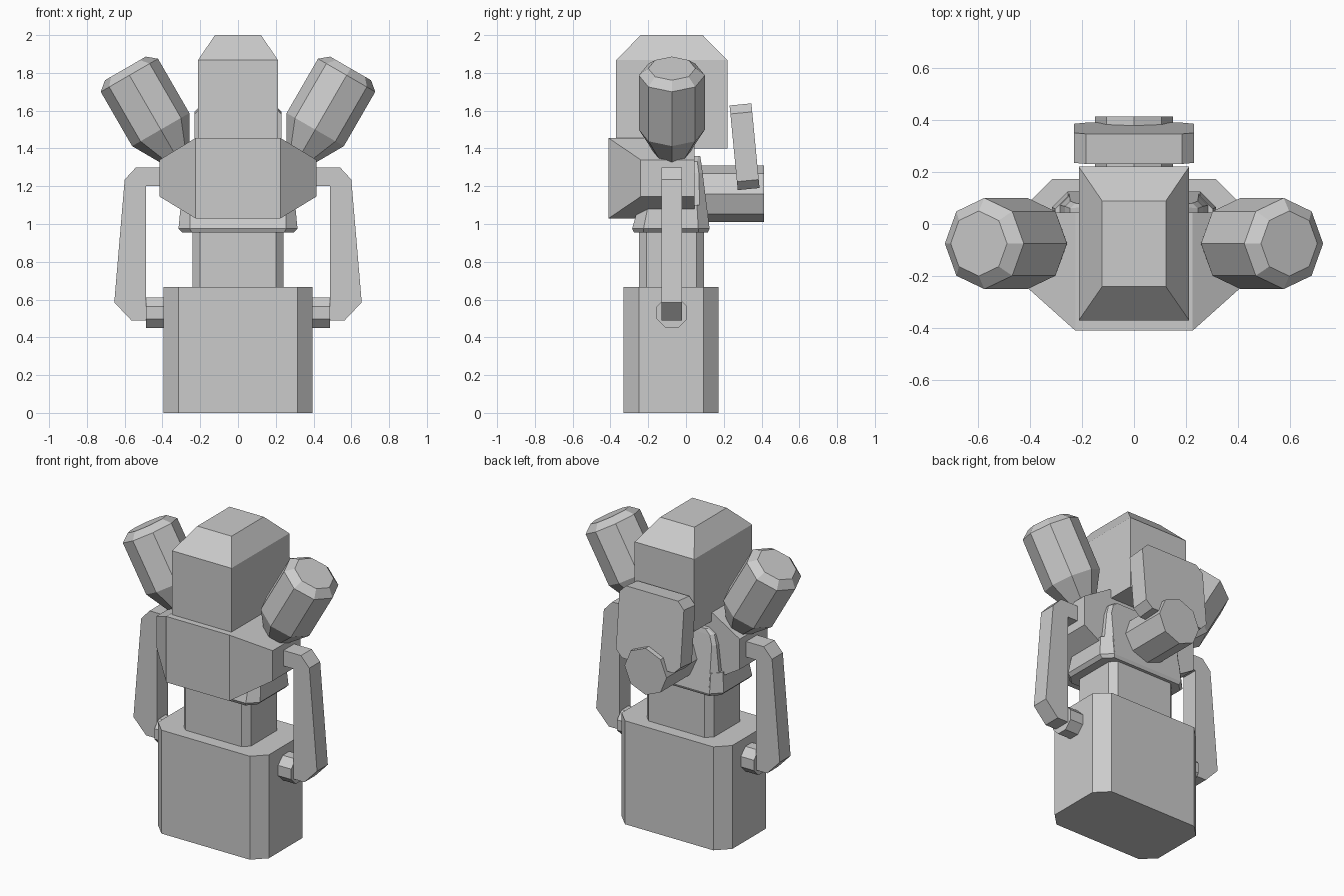
import bpy, bmesh, math
from mathutils import Vector

cube = bpy.data.objects.get("Cube")
if cube:
    bpy.data.objects.remove(cube, do_unlink=True)

grey = bpy.data.materials.new("light_grey")
grey.use_nodes = True
colour = (0.6, 0.6, 0.6, 1)
grey.diffuse_color = colour
grey.node_tree.nodes["Principled BSDF"].inputs["Base Color"].default_value = colour


def solid(name, points):
    """Faceted convex solid around the given corner points."""
    bm = bmesh.new()
    for p in points:
        bm.verts.new(p)
    result = bmesh.ops.convex_hull(bm, input=bm.verts)
    loose = [v for v in bm.verts if not v.link_faces]
    bmesh.ops.delete(bm, geom=loose, context='VERTS')
    bmesh.ops.dissolve_limit(bm, angle_limit=math.radians(1), verts=bm.verts, edges=bm.edges)
    bmesh.ops.recalc_face_normals(bm, faces=bm.faces)
    mesh = bpy.data.meshes.new(name)
    bm.to_mesh(mesh)
    bm.free()
    mesh.materials.append(grey)
    obj = bpy.data.objects.new(name, mesh)
    bpy.context.collection.objects.link(obj)
    return obj


def extrude(name, profile, y0, y1):
    """Prism from an x-z profile, running along y."""
    bm = bmesh.new()
    face = bm.faces.new([bm.verts.new((x, y0, z)) for x, z in profile])
    out = bmesh.ops.extrude_face_region(bm, geom=[face])
    moved = [v for v in out["geom"] if isinstance(v, bmesh.types.BMVert)]
    bmesh.ops.translate(bm, verts=moved, vec=(0, y1 - y0, 0))
    bmesh.ops.recalc_face_normals(bm, faces=bm.faces)
    mesh = bpy.data.meshes.new(name)
    bm.to_mesh(mesh)
    bm.free()
    mesh.materials.append(grey)
    obj = bpy.data.objects.new(name, mesh)
    bpy.context.collection.objects.link(obj)
    return obj


def rect(x, y0, y1, z, c=0.0):
    """Level rectangle, x half width, with corners cut by c."""
    pts = []
    for s in (-1, 1):
        pts += [(s * x, y0 + c, z), (s * x, y1 - c, z)]
        if c:
            pts += [(s * (x - c), y0, z), (s * (x - c), y1, z)]
    return pts


def octagon_tube(name, origin, axis, side, rings, turn=0.0):
    """Eight-sided body of (distance, radius) rings along an axis."""
    axis, side = Vector(axis).normalized(), Vector(side).normalized()
    up = axis.cross(side)
    pts = []
    for t, r in rings:
        for i in range(8):
            a = math.tau * (i + turn) / 8
            pts.append(Vector(origin) + axis * t + (side * math.cos(a) + up * math.sin(a)) * r)
    return solid(name, pts)


# Base and waist
solid("base", rect(.395, -.33, .172, 0, .08) + rect(.395, -.33, .172, .667, .08))
solid("waist", rect(.24, -.25, .095, .6, .04) + rect(.24, -.25, .095, 1.15, .04))

# Flared collar under the chest and its raised back panel
solid("collar", rect(.295, -.275, .115, .955, .05) + rect(.315, -.285, .125, .975, .06)
      + rect(.303, -.25, .108, 1.1, .05))
solid("back_panel", rect(.3, 0, .125, .975, .05) + rect(.265, 0, .088, 1.27, .02)
      + rect(.245, 0, .08, 1.33, .02) + rect(.2, 0, .075, 1.36, .01))

# Chest with bevelled front and sides
chest = [(s * .225, y, z) for s in (-1, 1) for y in (-.41, .045) for z in (1.03, 1.455)]
chest += [(s * .415, y, z) for s in (-1, 1) for y in (-.24, .045) for z in (1.145, 1.34)]
solid("chest", chest)

# Head block with tapered crown
solid("head", rect(.212, -.37, .22, 1.4) + rect(.212, -.37, .22, 1.867) + rect(.122, -.24, .088, 2))

# Shoulder pods, bent arms and hand pegs
arm = [(.4, 1.3), (.54, 1.3), (.6, 1.235), (.655, .585), (.565, .49),
       (.487, .49), (.487, 1.2), (.4, 1.2)]
for s, label in ((1, "left"), (-1, "right")):
    octagon_tube(label + "_shoulder_pod", (s * .33, -.075, 1.363),
                 (s * .5, 0, .866), (0, 1, 0),
                 [(0, .085), (.158, .175), (.49, .175), (.532, .125)])
    extrude(label + "_arm", [(s * x, z) for x, z in arm], -.13, -.02)
    octagon_tube(label + "_hand_peg", (s * .36, -.075, .53), (s, 0, 0), (0, 1, 0),
                 [(0, .087), (.128, .087)], .5)

# Rear canister and leaning pack plate
octagon_tube("rear_canister", (0, .03, 1.16), (0, 1, 0), (1, 0, 0), [(0, .15), (.382, .15)])
w, h, c = .23, .225, .045
plate = [(w, c - h), (w, h - c), (w - c, h), (c - w, h),
         (-w, h - c), (-w, c - h), (c - w, -h), (w - c, -h)]
pack = extrude("pack_plate", plate, -.058, .058)
pack.location = (0, .31, 1.409)
pack.rotation_euler.x = math.radians(5.5)
